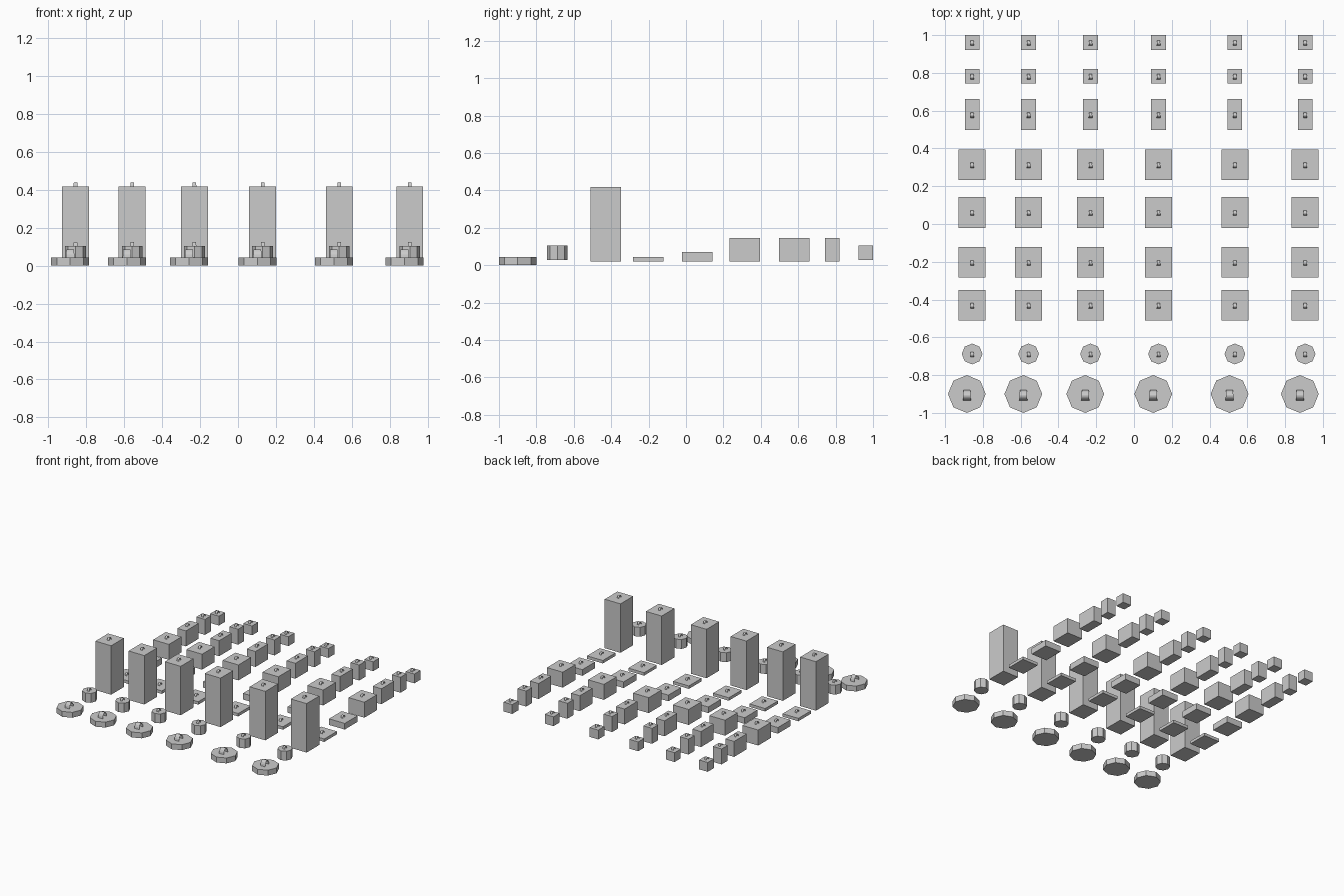
import bpy, math

if "Cube" in bpy.data.objects:
    bpy.data.objects.remove(bpy.data.objects["Cube"])

columns = [-0.857, -0.558, -0.23, 0.13, 0.534, 0.906]


def make(name, verts, faces):
    mesh = bpy.data.meshes.new(name)
    mesh.from_pydata(verts, [], faces)
    mesh.update()
    obj = bpy.data.objects.new(name, mesh)
    bpy.context.collection.objects.link(obj)
    return obj


def prism(name, outline, z0, z1):
    n = len(outline)
    verts = [(x, y, z) for z in (z0, z1) for x, y in outline]
    faces = [(i, (i + 1) % n, (i + 1) % n + n, i + n) for i in range(n)]
    faces += [tuple(reversed(range(n))), tuple(range(n, 2 * n))]
    return make(name, verts, faces)


def octagon(x, y, r):
    return [(x + r * math.cos(k * math.pi / 4), y + r * math.sin(k * math.pi / 4)) for k in range(8)]


def rect(x, y, w, d):
    return [(x - w / 2, y - d / 2), (x + w / 2, y - d / 2), (x + w / 2, y + d / 2), (x - w / 2, y + d / 2)]


def arch_tab(name, x, y, z, width, length, height, segs=8):
    # thin curved strip, narrowing slightly towards the back
    verts = []
    for k in range(segs + 1):
        a = math.pi * k / segs
        half = width / 2 * (1 - 0.2 * k / segs)
        py, pz = y - length / 2 * math.cos(a), z + height * math.sin(a)
        verts += [(x - half, py, pz), (x + half, py, pz)]
    make(name, verts, [(2 * k, 2 * k + 1, 2 * k + 3, 2 * k + 2) for k in range(segs)])


# box rows: name, y centre, width, depth, bottom, top
boxes = [
    ("tower", -0.43, 0.142, 0.163, 0.02, 0.419),
    ("thin_slab", -0.203, 0.142, 0.163, 0.02, 0.044),
    ("thick_slab", 0.061, 0.142, 0.163, 0.02, 0.07),
    ("large_block", 0.314, 0.142, 0.163, 0.02, 0.146),
    ("half_block", 0.579, 0.078, 0.163, 0.02, 0.146),
    ("post_block", 0.782, 0.078, 0.078, 0.02, 0.146),
    ("cube_block", 0.961, 0.078, 0.078, 0.028, 0.104),
]

for x in columns:
    # wide octagonal base with a larger tab
    prism("octagon_base", octagon(x - 0.028, -0.9, 0.1), 0, 0.044)
    arch_tab("base_tab", x - 0.028, -0.907, 0.044, 0.044, 0.056, 0.042)
    # small octagonal drum
    prism("octagon_drum", octagon(x, -0.688, 0.055), 0.028, 0.104)
    arch_tab("drum_tab", x, -0.691, 0.104, 0.02, 0.028, 0.02)
    # row of boxes behind
    for name, y, w, d, z0, z1 in boxes:
        prism(name, rect(x, y, w, d), z0, z1)
        arch_tab(name + "_tab", x, y - 0.003, z1, 0.02, 0.028, 0.02)
